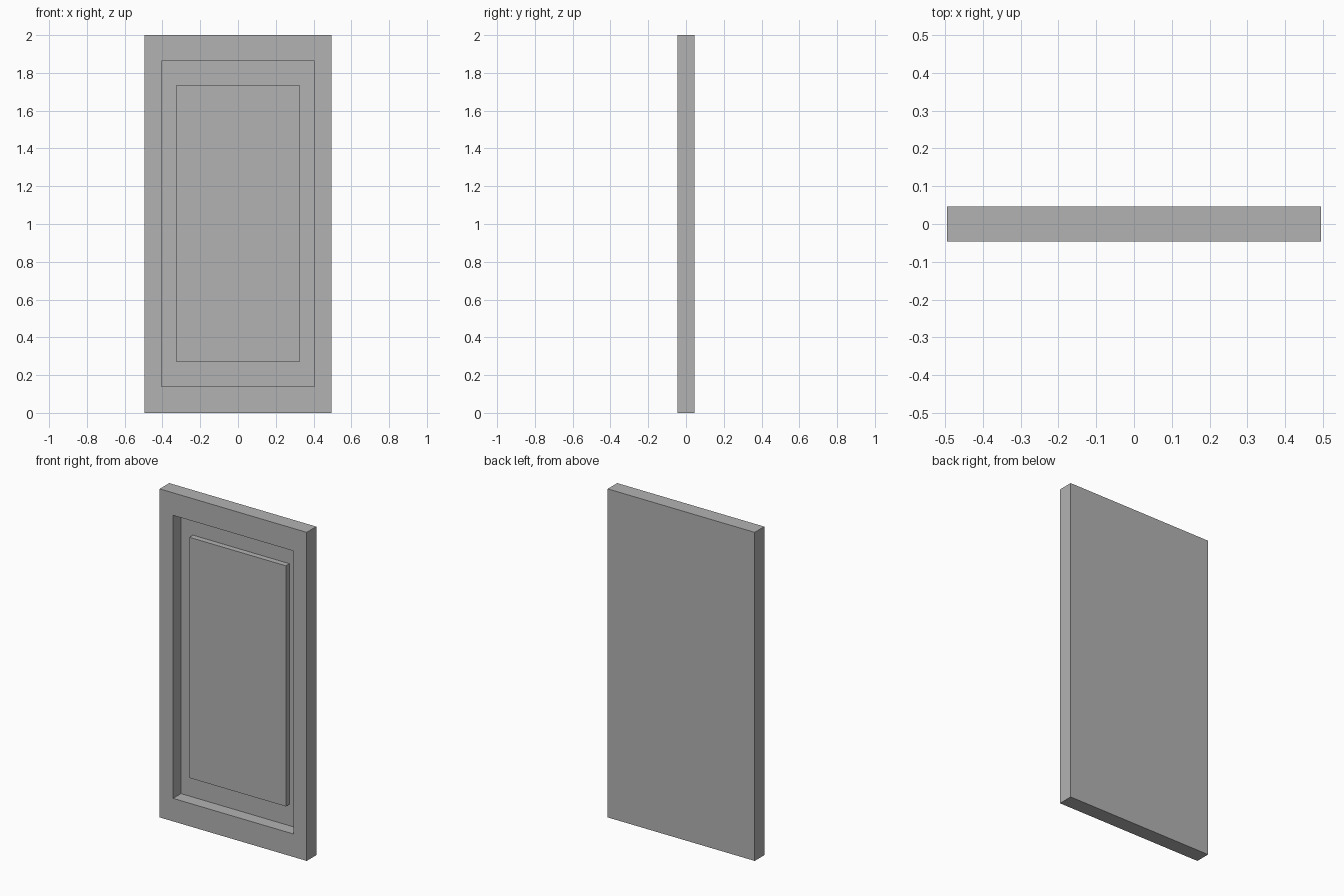
import bpy
import bmesh

old = bpy.data.objects.get("Cube")
if old:
    bpy.data.objects.remove(old, do_unlink=True)

grey = bpy.data.materials.new("plain_grey")
grey.use_nodes = True
colour = (0.45, 0.45, 0.45, 1)
grey.diffuse_color = colour
grey.node_tree.nodes["Principled BSDF"].inputs["Base Color"].default_value = colour

WIDTH, THICK, HEIGHT = 0.99, 0.092, 2.0
RECESS_Y, PANEL_Y = 0.03, -0.004

bm = bmesh.new()


def rectangle(half_width, bottom, top, y):
    """Four corners of an upright rectangle."""
    corners = [(-half_width, bottom), (half_width, bottom),
               (half_width, top), (-half_width, top)]
    return [bm.verts.new((x, y, z)) for x, z in corners]


# Nested outlines from the back, round the frame, into the recess, to the panel
front = -THICK / 2
loops = [
    rectangle(WIDTH / 2, 0, HEIGHT, THICK / 2),
    rectangle(WIDTH / 2, 0, HEIGHT, front),
    rectangle(0.405, 0.14, 1.863, front),
    rectangle(0.405, 0.14, 1.863, RECESS_Y),
    rectangle(0.325, 0.27, 1.735, RECESS_Y),
    rectangle(0.325, 0.27, 1.735, PANEL_Y),
]
for a, b in zip(loops, loops[1:]):
    for i in range(4):
        j = (i + 1) % 4
        bm.faces.new((a[i], a[j], b[j], b[i]))

# Back face and raised panel face
bm.faces.new(loops[0][::-1])
bm.faces.new(loops[-1])
bmesh.ops.recalc_face_normals(bm, faces=bm.faces)

mesh = bpy.data.meshes.new("door_panel")
bm.to_mesh(mesh)
bm.free()
mesh.materials.append(grey)
door = bpy.data.objects.new("door_panel", mesh)
bpy.context.collection.objects.link(door)
